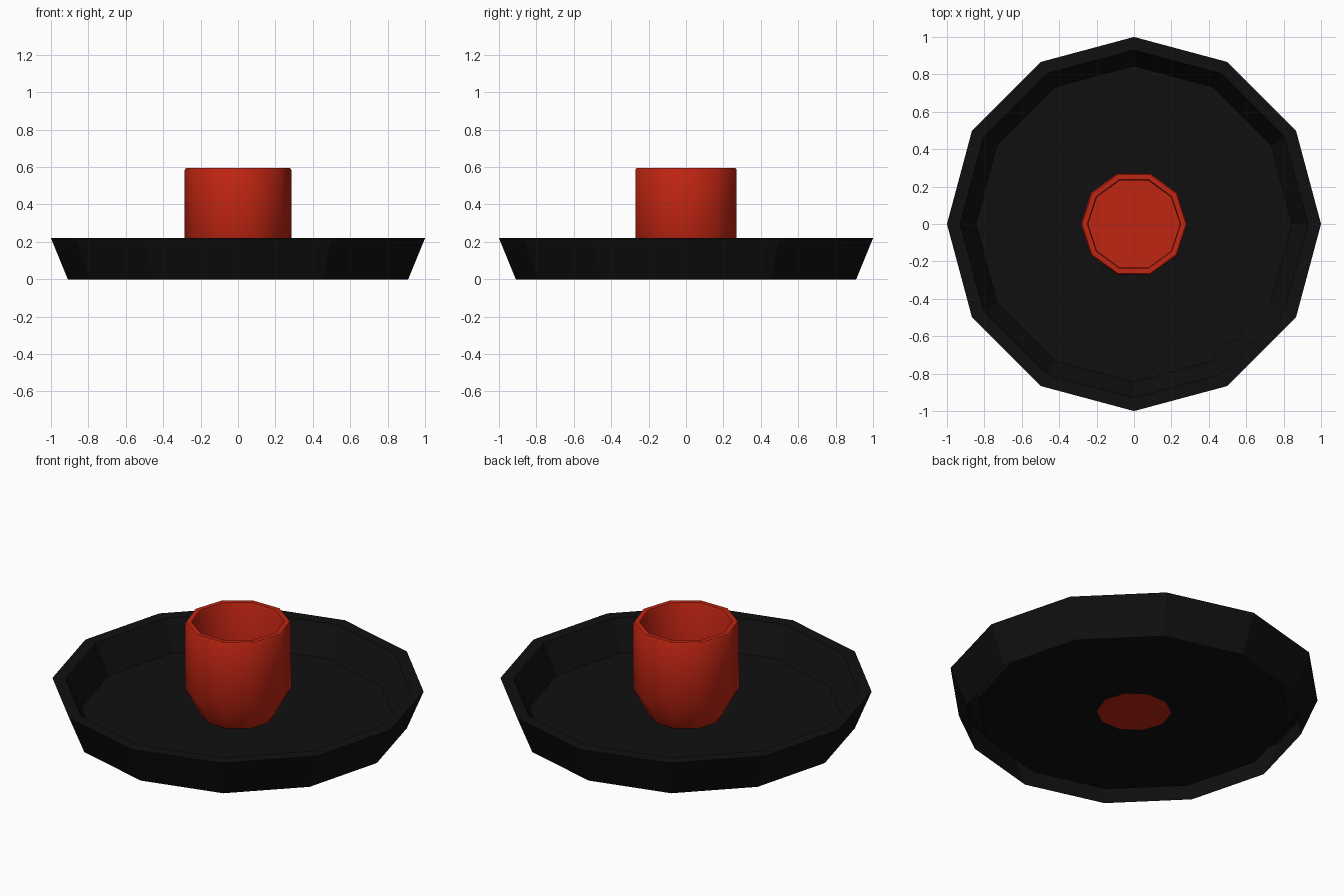
import bpy
import math

cube = bpy.data.objects.get("Cube")
if cube:
    bpy.data.objects.remove(cube, do_unlink=True)


def make_material(name, rgb):
    mat = bpy.data.materials.new(name)
    mat.use_nodes = True
    colour = (*rgb, 1.0)
    mat.diffuse_color = colour
    bsdf = next(n for n in mat.node_tree.nodes if n.type == "BSDF_PRINCIPLED")
    bsdf.inputs["Base Color"].default_value = colour
    return mat


def lathe(name, profile, sides, mat, cap_first=False, cap_last=False):
    """Turn a (radius, height) profile around z, with optional flat end caps."""
    verts = [(r * math.cos(math.tau * i / sides), r * math.sin(math.tau * i / sides), z)
             for r, z in profile for i in range(sides)]
    faces = []
    for k in range(len(profile) - 1):
        a, b = k * sides, (k + 1) * sides
        for i in range(sides):
            j = (i + 1) % sides
            faces.append((a + i, a + j, b + j, b + i))
    if cap_first:
        faces.append(tuple(reversed(range(sides))))
    if cap_last:
        start = (len(profile) - 1) * sides
        faces.append(tuple(range(start, start + sides)))
    mesh = bpy.data.meshes.new(name)
    mesh.from_pydata(verts, [], faces)
    mesh.materials.append(mat)
    obj = bpy.data.objects.new(name, mesh)
    bpy.context.collection.objects.link(obj)
    return obj


black = make_material("black", (0.005, 0.005, 0.005))
red = make_material("red", (0.52, 0.018, 0.006))

# Twelve-sided dish: sloping outer wall, flat rim, inner wall and raised floor
dish = lathe("dish", [(0.91, 0), (1.0, 0.22), (0.93, 0.22), (0.845, 0.05)],
             12, black, cap_last=True)

# Ten-sided cup: tapered foot, straight wall, softened rim and hollow inside
cup = lathe("cup", [(0.2, 0.049), (0.285, 0.2), (0.285, 0.585), (0.278, 0.595),
                    (0.25, 0.595), (0.245, 0.585), (0.245, 0.22)],
            10, red, cap_first=True, cap_last=True)

# Smooth the cup wall, keeping the rim and floor edges sharp
bpy.ops.object.select_all(action="DESELECT")
cup.select_set(True)
bpy.context.view_layer.objects.active = cup
bpy.ops.object.shade_smooth_by_angle(angle=math.radians(40))
